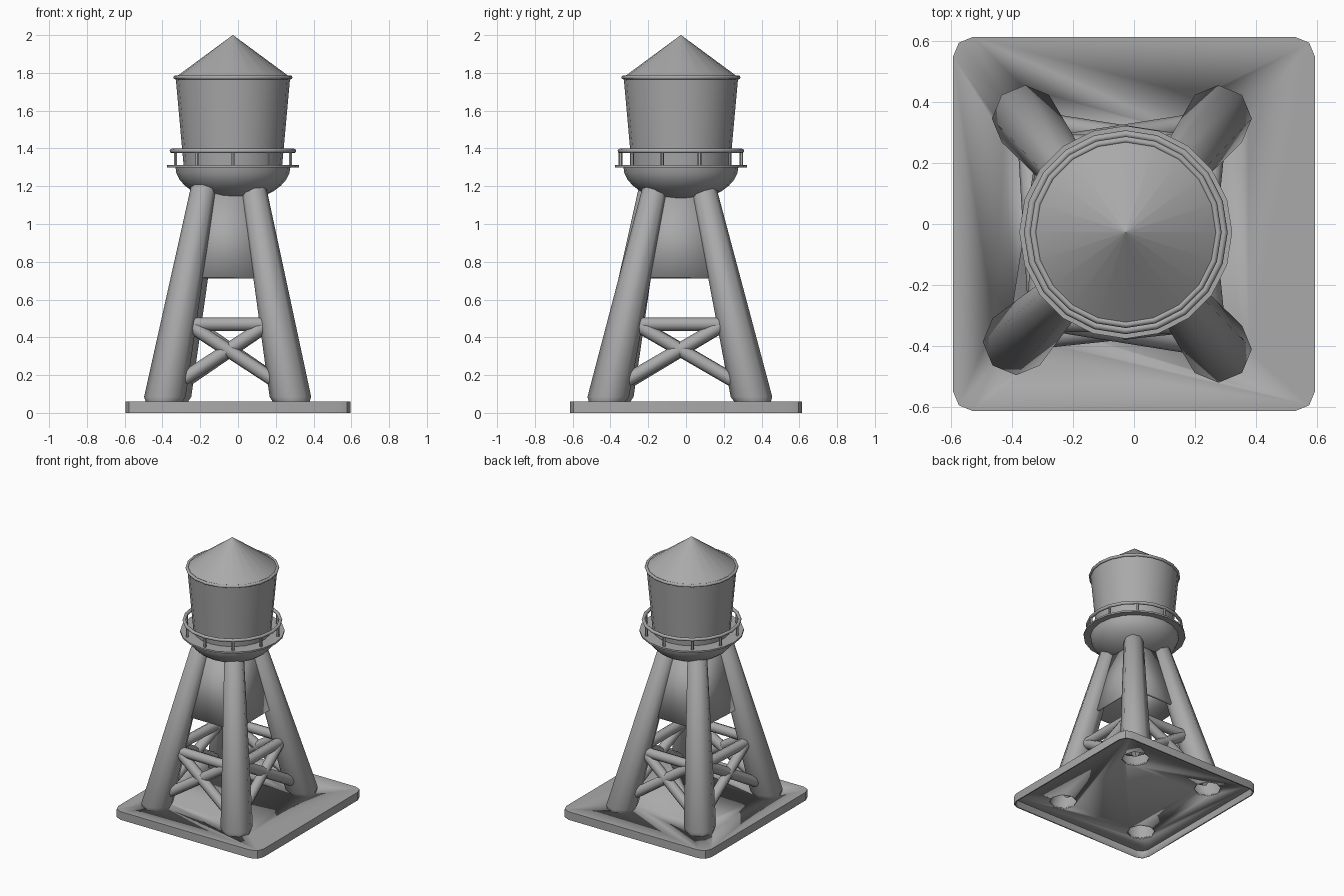
import bpy, bmesh, math
from mathutils import Vector

if "Cube" in bpy.data.objects:
    bpy.data.objects.remove(bpy.data.objects["Cube"])

grey = bpy.data.materials.new("plain grey")
grey.use_nodes = True
colour = (0.4, 0.4, 0.4, 1)
grey.diffuse_color = colour
grey.node_tree.nodes["Principled BSDF"].inputs["Base Color"].default_value = colour

CX = CY = -0.027          # tank axis
SIDES = 20


def make(name, bm, angle=50):
    bmesh.ops.recalc_face_normals(bm, faces=bm.faces)
    mesh = bpy.data.meshes.new(name)
    bm.to_mesh(mesh)
    bm.free()
    mesh.materials.append(grey)
    obj = bpy.data.objects.new(name, mesh)
    bpy.context.collection.objects.link(obj)
    select(obj)
    bpy.ops.object.shade_smooth_by_angle(angle=math.radians(angle))
    return obj


def select(obj):
    bpy.ops.object.select_all(action='DESELECT')
    obj.select_set(True)
    bpy.context.view_layer.objects.active = obj


def loft(name, rings, sides, cap_start=True, cap_end=True, angle=50):
    """Rings are (x, y, z, radius), stacked and bridged."""
    bm = bmesh.new()
    loops = []
    for x, y, z, r in rings:
        loops.append([bm.verts.new((x + r * math.cos(math.tau * i / sides),
                                    y + r * math.sin(math.tau * i / sides), z))
                      for i in range(sides)])
    for a, b in zip(loops, loops[1:]):
        for i in range(sides):
            j = (i + 1) % sides
            bm.faces.new((a[i], a[j], b[j], b[i]))
    if cap_start:
        bm.faces.new(loops[0][::-1])
    if cap_end:
        bm.faces.new(loops[-1])
    bmesh.ops.remove_doubles(bm, verts=bm.verts, dist=1e-5)
    return make(name, bm, angle)


def lathe(name, profile, angle=50, caps=True):
    return loft(name, [(CX, CY, z, r) for r, z in profile], SIDES, caps, caps, angle)


def hoop(name, radius, z, thick):
    bpy.ops.mesh.primitive_torus_add(major_segments=SIDES, minor_segments=8, major_radius=radius,
                                     minor_radius=thick, location=(CX, CY, z))
    obj = bpy.context.object
    obj.name = name
    obj.data.materials.append(grey)
    bpy.ops.object.shade_smooth_by_angle(angle=math.radians(50))


def rod(name, a, b, radius, sides=8):
    a, b = Vector(a), Vector(b)
    bm = bmesh.new()
    bmesh.ops.create_cone(bm, cap_ends=True, segments=sides, radius1=radius, radius2=radius,
                          depth=(b - a).length)
    obj = make(name, bm)
    obj.location = (a + b) / 2
    obj.rotation_euler = (b - a).to_track_quat('Z', 'Y').to_euler()
    return obj


def rounded_slab(name, hx, hy, z0, z1, corner):
    bm = bmesh.new()
    bmesh.ops.create_cube(bm, size=1)
    for v in bm.verts:
        v.co = (v.co.x * 2 * hx, v.co.y * 2 * hy, z1 if v.co.z > 0 else z0)
    upright = [e for e in bm.edges if abs(e.verts[0].co.z - e.verts[1].co.z) > 1e-4]
    bmesh.ops.bevel(bm, geom=upright, offset=corner, segments=2, profile=0.5, affect='EDGES')
    return bm


def cut(target, cutter):
    cutter.hide_render = True
    mod = target.modifiers.new("cut", 'BOOLEAN')
    mod.operation = 'DIFFERENCE'
    mod.solver = 'EXACT'
    mod.object = cutter
    select(target)
    bpy.ops.object.modifier_apply(modifier=mod.name)
    bpy.data.objects.remove(cutter)


# Legs: foot and top of each axis, in order around the tower
LOW, HIGH = 0.07, 1.21
legs = {
    "front_right": ((-0.39, -0.39), (-0.18, -0.18)),
    "front_left": ((0.28, -0.415), (0.08, -0.16)),
    "back_left": ((0.28, 0.35), (0.08, 0.09)),
    "back_right": ((-0.36, 0.35), (-0.155, 0.09)),
}


def on_leg(leg, z):
    foot, top = legs[leg]
    p = Vector(foot).lerp(Vector(top), (z - LOW) / (HIGH - LOW))
    return Vector((p.x, p.y, z))


# Base: shallow tray turned upside down, with a hole under each leg
base = make("base", rounded_slab("base", 0.595, 0.615, 0, 0.06, 0.065), 30)
cut(base, make("base_hollow", rounded_slab("base_hollow", 0.587, 0.607, -0.05, 0.052, 0.06)))
for leg in legs:
    x, y, _ = on_leg(leg, 0.06)
    cut(base, loft("hole", [(x, y, -0.1, 0.095), (x, y, 0.2, 0.095)], 8))

for leg in legs:
    rings = [(0.05, 0.095), (0.065, 0.1), (0.085, 0.11), (1.195, 0.067), (1.21, 0.05)]
    loft(leg + "_leg", [(*on_leg(leg, z), r) for z, r in rings], 8, cap_start=False)

# Bracing on each side: one rail and a cross
names = list(legs)
for i, a in enumerate(names):
    b = names[(i + 1) % len(names)]
    rod(a + "_rail", on_leg(a, 0.47), on_leg(b, 0.47), 0.036)
    rod(a + "_cross_up", on_leg(a, 0.12), on_leg(b, 0.5), 0.036)
    rod(a + "_cross_down", on_leg(a, 0.5), on_leg(b, 0.12), 0.036)

# Hollow tapered shroud between the upper legs
bm = bmesh.new()
lower = [bm.verts.new(on_leg(n, 0.715)) for n in names]
upper = [bm.verts.new(on_leg(n, 1.2)) for n in names]
for i in range(4):
    j = (i + 1) % 4
    bm.faces.new((lower[i], lower[j], upper[j], upper[i]))
shroud = make("shroud", bm, 30)
solid = shroud.modifiers.new("thickness", 'SOLIDIFY')
solid.thickness = 0.02
solid.offset = 0

# Tank: bowl, walkway, wall, rim and roof
bowl = [(max(0.305 * math.sin(t), 0.002), 1.305 - 0.185 * math.cos(t))
        for t in (math.pi / 2 * k / 8 for k in range(9))]
lathe("tank_bowl", bowl)
lathe("walkway", [(0.35, 1.3), (0.35, 1.312)], 30)
lathe("tank_wall", [(0.26, 1.3), (0.303, 1.775)])
hoop("roof_rim", 0.304, 1.776, 0.011)
lathe("roof", [(0.305, 1.776), (0.001, 2.0)], 30)

# Railing
hoop("railing", 0.323, 1.387, 0.012)
for k in range(10):
    t = math.tau * k / 10 - math.pi / 2
    x, y = CX + 0.32 * math.cos(t), CY + 0.32 * math.sin(t)
    rod("railing_post", (x, y, 1.305), (x, y, 1.387), 0.01, 6)
